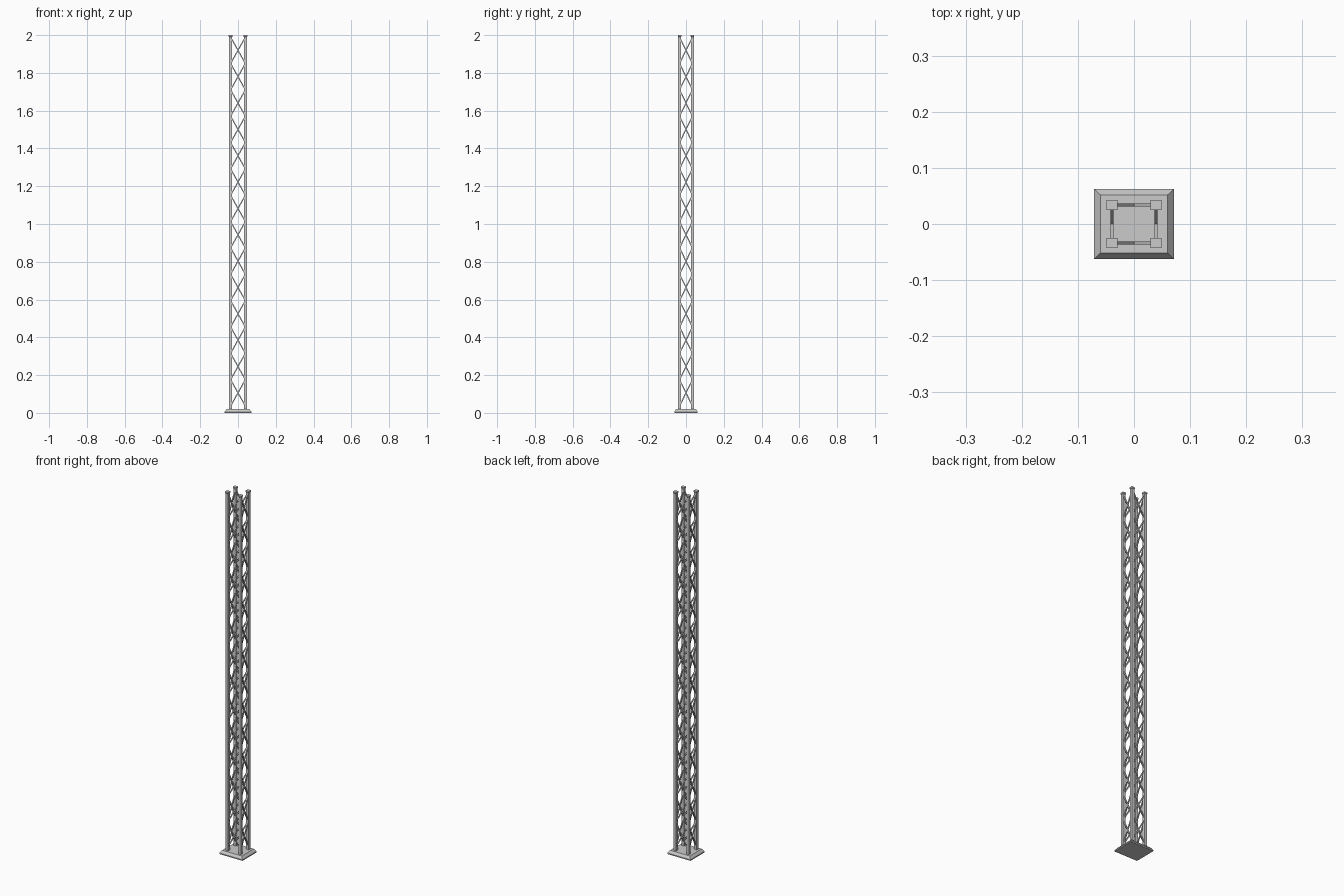
import bpy, bmesh
from mathutils import Vector

if "Cube" in bpy.data.objects:
    bpy.data.objects.remove(bpy.data.objects["Cube"])

PX, PY = 0.039, 0.034        # post centre offsets
HEIGHT, N = 2.0, 14          # tower height, braces per side
Z0, STEP = 0.106, 0.1395     # first crossing and spacing


def make(name, bm):
    bmesh.ops.recalc_face_normals(bm, faces=bm.faces)
    mesh = bpy.data.meshes.new(name)
    bm.to_mesh(mesh)
    bm.free()
    obj = bpy.data.objects.new(name, mesh)
    bpy.context.collection.objects.link(obj)
    return obj


def loft(bm, cx, cy, rings):
    """Stack of rectangles (half x, half y, z) joined into a closed solid."""
    loops = [[bm.verts.new((cx + sx * hx, cy + sy * hy, z))
              for sx, sy in ((-1, -1), (1, -1), (1, 1), (-1, 1))]
             for hx, hy, z in rings]
    for a, b in zip(loops, loops[1:]):
        for i in range(4):
            j = (i + 1) % 4
            bm.faces.new((a[i], a[j], b[j], b[i]))
    bm.faces.new(loops[0][::-1])
    bm.faces.new(loops[-1])


def strut(bm, a, b, normal, width, depth):
    """Rectangular bar from a to b, lying in the plane with this normal."""
    a, b, n = Vector(a), Vector(b), Vector(normal)
    side = (b - a).cross(n).normalized() * width / 2
    n = n * depth / 2
    ends = [[bm.verts.new(p + side * s + n * t)
             for s, t in ((-1, -1), (1, -1), (1, 1), (-1, 1))] for p in (a, b)]
    for i in range(4):
        j = (i + 1) % 4
        bm.faces.new((ends[0][i], ends[0][j], ends[1][j], ends[1][i]))
    bm.faces.new(ends[0][::-1])
    bm.faces.new(ends[1])


# Bevelled base plate
bm = bmesh.new()
loft(bm, 0, 0, [(0.071, 0.062, 0), (0.071, 0.062, 0.006), (0.06, 0.052, 0.02)])
make("base_plate", bm)

# Four corner posts with slightly wider caps
bm = bmesh.new()
for sx in (-1, 1):
    for sy in (-1, 1):
        loft(bm, sx * PX, sy * PY,
             [(0.008, 0.0075, 0.015), (0.008, 0.0075, 1.99),
              (0.010, 0.009, 1.992), (0.010, 0.009, HEIGHT)])
make("corner_posts", bm)

# Crossed lattice braces on all four sides
bm = bmesh.new()
h = STEP / 2
for k in range(N):
    z = Z0 + k * STEP
    for s in (-1, 1):
        for d in (-1, 1):
            strut(bm, (-PX, s * PY, z - d * h), (PX, s * PY, z + d * h),
                  (0, 1, 0), 0.006, 0.005)
            strut(bm, (s * PX, -PY, z - d * h), (s * PX, PY, z + d * h),
                  (1, 0, 0), 0.006, 0.005)
make("lattice_braces", bm)
